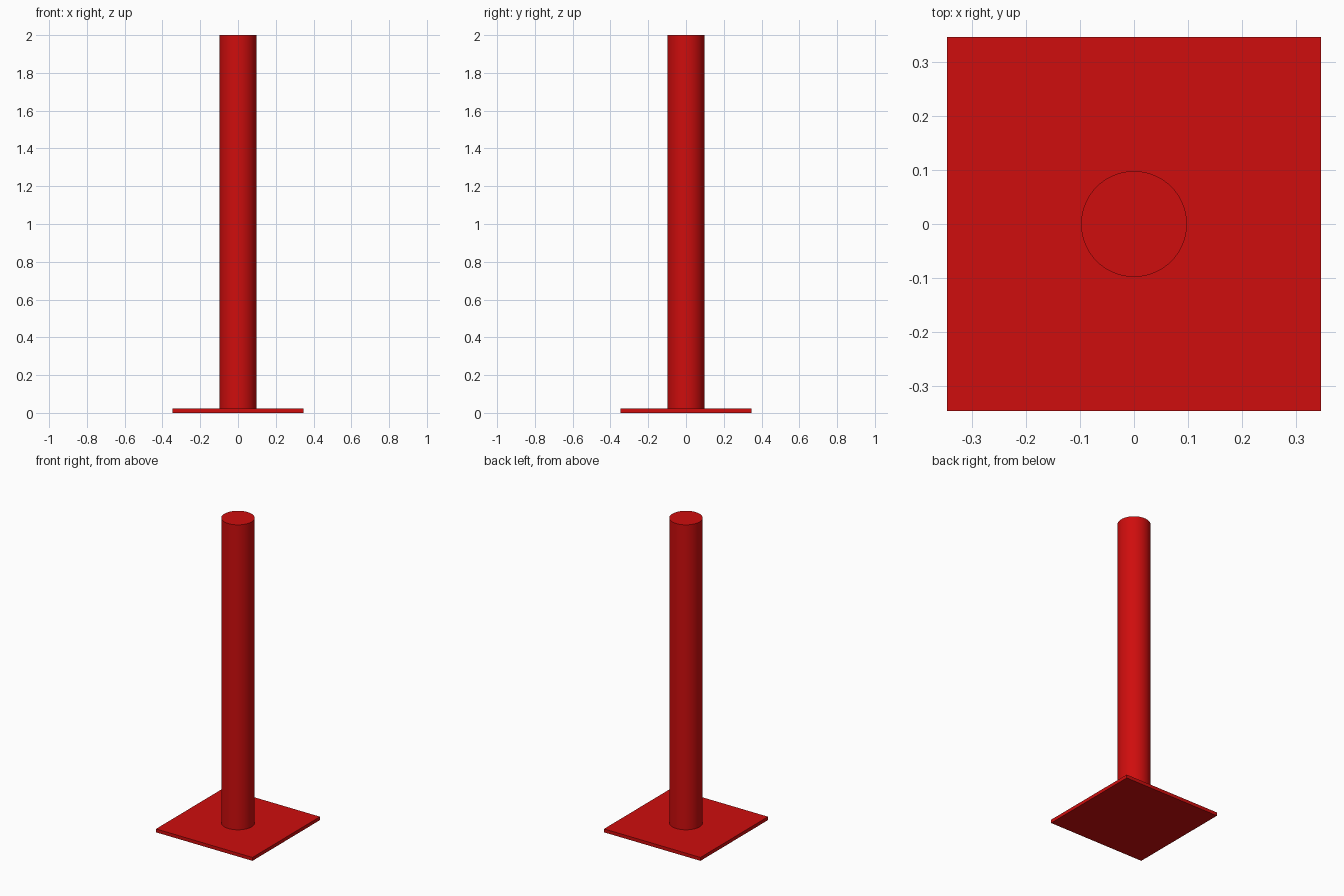
import bpy
import math

cube = bpy.data.objects.get("Cube")
if cube:
    bpy.data.objects.remove(cube, do_unlink=True)

PLATE_SIDE = 0.692
PLATE_THICK = 0.022
POST_RADIUS = 0.098
HEIGHT = 2.0

# Red paint
red = bpy.data.materials.new("red_paint")
red.use_nodes = True
colour = (0.62, 0.004, 0.004, 1.0)
red.diffuse_color = colour
red.node_tree.nodes["Principled BSDF"].inputs["Base Color"].default_value = colour


def finish(name):
    obj = bpy.context.object
    obj.name = name
    obj.data.name = name
    obj.data.materials.append(red)
    return obj


# Square base plate
bpy.ops.mesh.primitive_cube_add(size=1, location=(0, 0, PLATE_THICK / 2))
plate = finish("base_plate")
plate.scale = (PLATE_SIDE, PLATE_SIDE, PLATE_THICK)
bpy.ops.object.transform_apply(location=False, rotation=False, scale=True)

# Round post standing on the plate
bpy.ops.mesh.primitive_cylinder_add(
    vertices=64, radius=POST_RADIUS, depth=HEIGHT - PLATE_THICK,
    location=(0, 0, (HEIGHT + PLATE_THICK) / 2))
finish("post")
bpy.ops.object.shade_smooth_by_angle(angle=math.radians(30))
